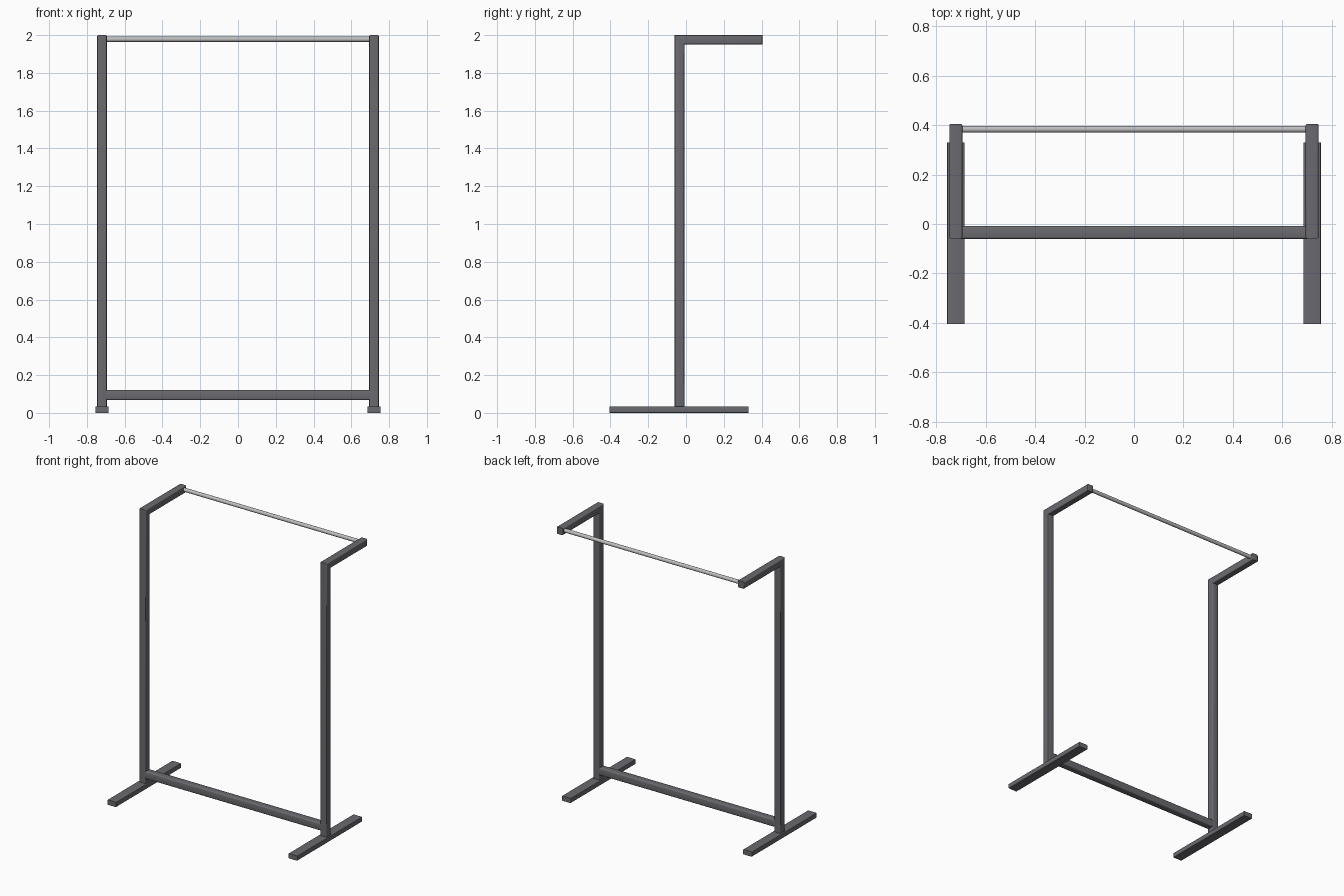
import bpy, bmesh, math

if "Cube" in bpy.data.objects:
    bpy.data.objects.remove(bpy.data.objects["Cube"])


def material(name, colour):
    m = bpy.data.materials.new(name)
    m.diffuse_color = (*colour, 1)
    m.use_nodes = True
    m.node_tree.nodes["Principled BSDF"].inputs["Base Color"].default_value = m.diffuse_color
    return m


DARK = material("dark grey metal", (0.145, 0.145, 0.16))
STEEL = material("brushed steel", (0.52, 0.52, 0.52))


def extrude_x(name, outline, x0, x1, radius, pick):
    """Extrude a (y, z) outline along x and round the edges chosen by pick."""
    bm = bmesh.new()
    face = bm.faces.new([bm.verts.new((x0, y, z)) for y, z in outline])
    ext = bmesh.ops.extrude_face_region(bm, geom=[face])
    for v in ext["geom"]:
        if isinstance(v, bmesh.types.BMVert):
            v.co.x = x1
    bmesh.ops.recalc_face_normals(bm, faces=bm.faces)
    edges = [e for e in bm.edges if pick(e.verts[1].co - e.verts[0].co)]
    bmesh.ops.bevel(bm, geom=edges, offset=radius, segments=3, profile=0.5,
                    affect='EDGES')
    mesh = bpy.data.meshes.new(name)
    bm.to_mesh(mesh)
    bm.free()
    finish(bpy.data.objects.new(name, mesh), DARK, link=True)


def finish(ob, mat, link=False):
    if link:
        bpy.context.collection.objects.link(ob)
    ob.data.materials.append(mat)
    bpy.ops.object.select_all(action='DESELECT')
    ob.select_set(True)
    bpy.context.view_layer.objects.active = ob
    bpy.ops.object.shade_smooth_by_angle(angle=math.radians(35))


def along_x(d):
    return abs(d.x) > 1e-5


def across_x(d):
    return not along_x(d)


def along_y(d):
    return abs(d.y) > 1e-5


def rect(y0, y1, z0, z1):
    return [(y0, z0), (y1, z0), (y1, z1), (y0, z1)]


# Upright with its top arm, mitred at the bend, and the flat foot below it
upright = [(-0.06, 0.03), (-0.008, 0.03), (-0.008, 1.95),
           (0.405, 1.95), (0.405, 2.0), (-0.06, 2.0)]
for side, s in (("left", -1), ("right", 1)):
    extrude_x(side + "_upright_and_arm", upright,
              s * 0.72 - 0.026, s * 0.72 + 0.026, 0.008, across_x)
    extrude_x(side + "_foot", rect(-0.405, 0.33, 0, 0.035),
              s * 0.72 - 0.035, s * 0.72 + 0.035, 0.004, along_y)

# Lower crossbar between the uprights
extrude_x("lower_crossbar", rect(-0.06, -0.008, 0.068, 0.121),
          -0.7, 0.7, 0.008, along_x)

# Round hanging rail between the arm ends
bpy.ops.mesh.primitive_cylinder_add(vertices=24, radius=0.0135, depth=1.4,
                                    location=(0, 0.383, 1.978),
                                    rotation=(0, math.pi / 2, 0))
rail = bpy.context.object
rail.name = "hanging_rail"
finish(rail, STEEL)
